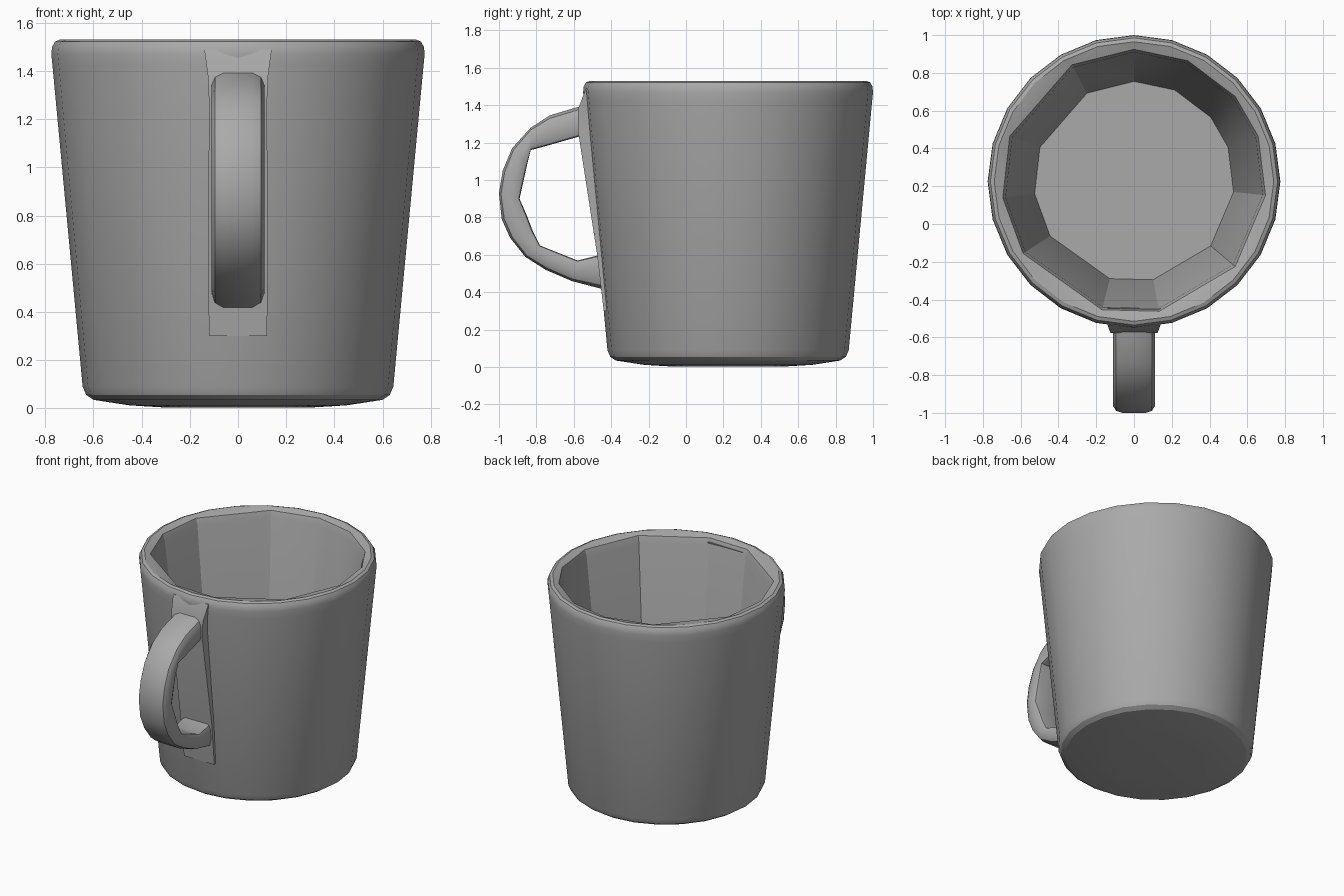
import bpy, bmesh
from math import cos, sin, pi, radians

if "Cube" in bpy.data.objects:
    bpy.data.objects.remove(bpy.data.objects["Cube"], do_unlink=True)

CY = 0.225  # cup axis, set back to leave room for the handle

grey = bpy.data.materials.new("ceramic grey")
grey.use_nodes = True
grey.diffuse_color = (0.4, 0.4, 0.4, 1)
grey.node_tree.nodes["Principled BSDF"].inputs["Base Color"].default_value = (0.4, 0.4, 0.4, 1)


def finish(bm, name, angle):
    bmesh.ops.recalc_face_normals(bm, faces=bm.faces)
    mesh = bpy.data.meshes.new(name)
    bm.to_mesh(mesh)
    bm.free()
    obj = bpy.data.objects.new(name, mesh)
    bpy.context.collection.objects.link(obj)
    mesh.materials.append(grey)
    bpy.ops.object.select_all(action="DESELECT")
    obj.select_set(True)
    bpy.context.view_layer.objects.active = obj
    bpy.ops.object.shade_smooth_by_angle(angle=radians(angle))
    return obj


def ring(bm, points):
    return [bm.verts.new(p) for p in points]


def skin(bm, rings):
    for a, b in zip(rings, rings[1:]):
        n = len(a)
        for i in range(n):
            j = (i + 1) % n
            bm.faces.new((a[i], a[j], b[j], b[i]))


def circle(r, z, angles):
    return [(r * cos(a), CY + r * sin(a), z) for a in angles]


def loop_edges(bm, verts):
    return [bm.edges.get((v, verts[i - 1])) for i, v in enumerate(verts)]


# Cup: round outer wall, coarse faceted inner wall, joined across the rim
bm = bmesh.new()
outer_angles = [2 * pi * i / 24 for i in range(24)]
inner_angles = [radians(a) for a in
                (90, 66, 40, 20, -6, -40, -79, -104, -147, -173, -200, -242)]
outer_profile = [(0.3, 0.003), (0.45, 0.012), (0.6, 0.035), (0.63, 0.055), (0.645, 0.09),
                 (0.77, 1.42), (0.775, 1.47), (0.772, 1.5), (0.76, 1.522), (0.74, 1.53)]
inner_profile = [(0.7, 1.515), (0.685, 1.47), (0.53, 0.12)]
outer = [ring(bm, circle(r, z, outer_angles)) for r, z in outer_profile]
inner = [ring(bm, circle(r, z, inner_angles)) for r, z in inner_profile]
skin(bm, outer)
skin(bm, inner)
bm.faces.new(outer[0])
bm.faces.new(inner[-1])
bmesh.ops.bridge_loops(bm, edges=loop_edges(bm, outer[-1]) + loop_edges(bm, inner[0]))
finish(bm, "cup", 25)

# Handle: rounded strap lofted between a smooth outer arc and a coarse inner one
stations = [  # outer y, z, inner y, z
    (-0.50, 1.41, -0.50, 1.25), (-0.58, 1.39, -0.58, 1.23), (-0.73, 1.345, -0.72, 1.19),
    (-0.83, 1.28, -0.83, 1.16), (-0.93, 1.17, -0.85, 1.08), (-0.98, 1.05, -0.87, 0.99),
    (-1.00, 0.93, -0.89, 0.90), (-0.985, 0.79, -0.855, 0.82), (-0.94, 0.69, -0.82, 0.73),
    (-0.86, 0.59, -0.78, 0.65), (-0.75, 0.52, -0.68, 0.61), (-0.61, 0.46, -0.58, 0.57),
    (-0.42, 0.41, -0.42, 0.61)]
section = [(-0.09, 1), (-0.075, 1), (0.075, 1), (0.09, 1)]
section = [(0.06, 0), (0.095, 0.1), (0.11, 0.32), (0.11, 0.78), (0.1, 0.96), (0.085, 1)]
section += [(-x, t) for x, t in reversed(section)]
bm = bmesh.new()
rings = [ring(bm, [(x, oy + (iy - oy) * t, oz + (iz - oz) * t) for x, t in section])
         for oy, oz, iy, iz in stations]
skin(bm, rings)
bm.faces.new(rings[0])
bm.faces.new(rings[-1])
finish(bm, "handle", 35)

# Thin flared pad where the handle meets the wall
bm = bmesh.new()
pad = [(0.14, -0.535, 1.49), (0.125, -0.577, 1.38), (0.12, -0.577, 1.26),
       (0.125, -0.475, 0.6), (0.12, -0.44, 0.3)]
rings = [ring(bm, [(-w, y, z), (w, y, z), (w, y + 0.09, z), (-w, y + 0.09, z)])
         for w, y, z in pad]
skin(bm, rings)
bm.faces.new(rings[0])
bm.faces.new(rings[-1])
finish(bm, "handle_pad", 25)
